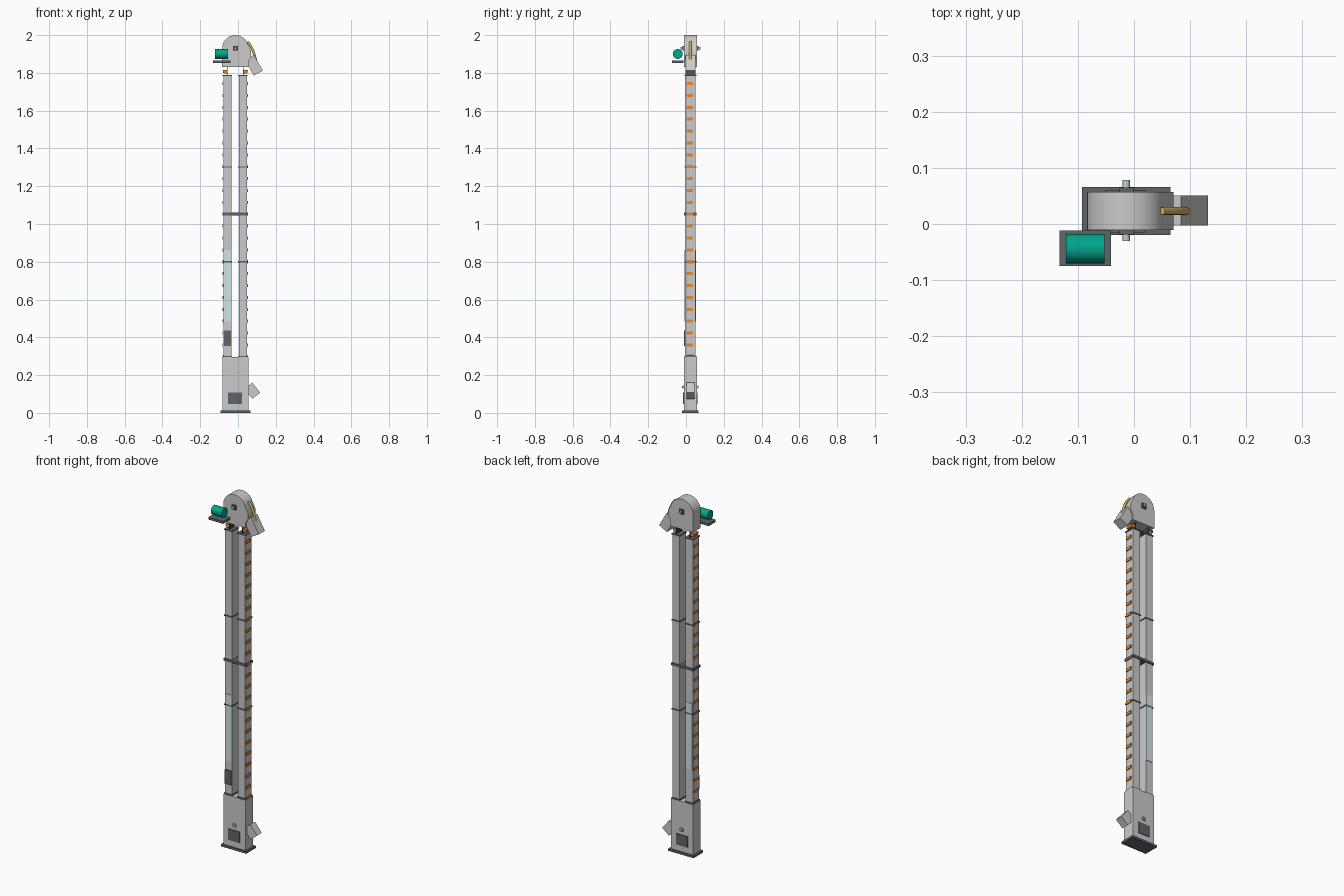
import bpy, math
from mathutils import Vector

if "Cube" in bpy.data.objects:
    bpy.data.objects.remove(bpy.data.objects["Cube"])

CX, CY = -0.014, 0.023      # centre line of the elevator
LEGS = (-0.056, 0.026)      # x of the two legs


def material(name, rgb, alpha=1.0):
    m = bpy.data.materials.new(name)
    m.diffuse_color = (*rgb, alpha)
    m.use_nodes = True
    m.node_tree.nodes["Principled BSDF"].inputs["Base Color"].default_value = m.diffuse_color
    return m


DARK = material("dark_steel", (0.12, 0.13, 0.14))
ORANGE = material("bucket_orange", (0.8, 0.25, 0.03))
GREEN = material("motor_green", (0.0, 0.38, 0.26))
GRAIN = material("grain_gold", (0.6, 0.45, 0.12))
CLEAR = material("window_pale", (0.65, 0.76, 0.8))
BELT = material("belt_black", (0.05, 0.05, 0.05))


def finish(ob, name, mat):
    ob.name = name
    if mat:
        ob.data.materials.append(mat)
    return ob


def box(name, x, y, z, mat=None, tilt=0):
    """Box from (min, max) ranges, tilted about y through its centre."""
    bpy.ops.mesh.primitive_cube_add(
        size=1, location=[sum(r) / 2 for r in (x, y, z)], rotation=(0, tilt, 0))
    ob = bpy.context.object
    ob.scale = [r[1] - r[0] for r in (x, y, z)]
    return finish(ob, name, mat)


def block(name, c, s, mat=None, tilt=0):
    return box(name, *[(a - b / 2, a + b / 2) for a, b in zip(c, s)], mat, tilt)


def rod(name, a, b, r, mat=None, sides=32):
    a, b = Vector(a), Vector(b)
    bpy.ops.mesh.primitive_cylinder_add(
        vertices=sides, radius=r, depth=(b - a).length, location=(a + b) / 2,
        rotation=(b - a).to_track_quat('Z', 'Y').to_euler())
    bpy.ops.object.shade_smooth_by_angle(angle=math.radians(35))
    return finish(bpy.context.object, name, mat)


def prism(name, pts, y0, y1, mat=None):
    """Extrude an xz outline along y."""
    n = len(pts)
    verts = [(x, y, z) for y in (y0, y1) for x, z in pts]
    faces = [tuple(range(n)), tuple(range(2 * n - 1, n - 1, -1))]
    faces += [(i, i + n, (i + 1) % n + n, (i + 1) % n) for i in range(n)]
    me = bpy.data.meshes.new(name)
    me.from_pydata(verts, [], faces)
    ob = bpy.data.objects.new(name, me)
    bpy.context.collection.objects.link(ob)
    bpy.context.view_layer.objects.active = ob
    for o in bpy.context.selected_objects:
        o.select_set(False)
    ob.select_set(True)
    bpy.ops.object.mode_set(mode='EDIT')
    bpy.ops.mesh.select_all(action='SELECT')
    bpy.ops.mesh.normals_make_consistent(inside=False)
    bpy.ops.object.mode_set(mode='OBJECT')
    bpy.ops.object.shade_smooth_by_angle(angle=math.radians(35))
    return finish(ob, name, mat)


# boot with base plate, inlet, clean-out doors and tail shaft
box("base_plate", (-0.093, 0.065), (-0.02, 0.066), (0, 0.012), DARK)
box("boot", (-0.083, 0.055), (-0.011, 0.057), (0.012, 0.295))
block("boot_inlet", (0.076, 0.023, 0.117), (0.067, 0.042, 0.053), None, math.radians(51))
for s in (-1, 1):
    block("cleanout_door", (CX - 0.002, CY + s * 0.035, 0.077), (0.072, 0.006, 0.062), DARK)
    block("tail_bearing", (CX, CY + s * 0.036, 0.137), (0.018, 0.008, 0.018))
rod("tail_shaft", (CX, CY - 0.043, 0.137), (CX, CY + 0.043, 0.137), 0.005)

# legs, flanges, belts and buckets
for i, x in enumerate(LEGS):
    side = -1 if i == 0 else 1
    block("leg", (x, CY, 1.043), (0.044, 0.056, 1.486))
    for z in (0.298, 0.80, 1.302, 1.786):
        block("leg_flange", (x, CY, z), (0.051, 0.063, 0.006), DARK)
    bx = CX + side * 0.042
    block("belt", (bx, CY, 1.06), (0.003, 0.046, 1.56), BELT)
    for k in range(25):
        z = 0.297 + 0.0629 * k
        o, m = bx + side * 0.023, bx + side * 0.01
        if k in (0, 24):   # whole buckets visible in the gaps
            prism("bucket", [(bx, z - 0.01), (m, z - 0.011), (o, z - 0.006),
                             (o + side * 0.001, z + 0.008), (bx, z + 0.01)],
                  CY - 0.019, CY + 0.019, ORANGE)
        else:
            block("bucket", (bx + side * 0.012, CY - 0.003, z), (0.026, 0.036, 0.016), ORANGE)
box("leg_brace", (-0.083, 0.053), (-0.01, 0.056), (1.046, 1.06), DARK)

# viewing window and inspection door on the left leg
box("leg_window", (-0.076, -0.036), (-0.0075, 0.0535), (0.485, 0.862), CLEAR)
box("inspection_door", (-0.075, -0.036), (-0.011, 0), (0.355, 0.435), DARK)

# head casing with rounded hood
R, HZ = 0.0695, 1.9305
arch = [(CX + R * math.cos(a), HZ + R * math.sin(a))
        for a in (math.pi * i / 24 for i in range(25))]
prism("head_casing", arch + [(CX - R, 1.83), (CX + R, 1.83)], CY - 0.034, CY + 0.034)
prism("head_throat", [(0.03, 1.955), (0.05, 1.955), (0.07, 1.915), (0.07, 1.885), (0.045, 1.84)],
      CY - 0.034, CY + 0.034)

# discharge chute with grain stream
prism("discharge_chute", [(0.084, 1.895), (0.132, 1.812), (0.084, 1.786), (0.036, 1.868)],
      -0.003, 0.051)
path = [(0.05, 1.965), (0.066, 1.945), (0.082, 1.912), (0.095, 1.865)]
cu = bpy.data.curves.new("grain_stream", 'CURVE')
cu.dimensions = '3D'
cu.bevel_depth = 0.007
cu.bevel_resolution = 3
cu.use_fill_caps = True
sp = cu.splines.new('POLY')
sp.points.add(len(path) - 1)
for p, (x, z) in zip(sp.points, path):
    p.co = (x, CY, z, 1)
grain = bpy.data.objects.new("grain_stream", cu)
bpy.context.collection.objects.link(grain)
cu.materials.append(GRAIN)

# head shaft and bearings
rod("head_shaft", (CX, CY - 0.053, HZ), (CX, CY + 0.055, HZ), 0.0065)
for s in (-1, 1):
    block("head_bearing", (CX, CY + s * 0.037, HZ), (0.026, 0.01, 0.026), DARK)

# drive motor on its shelf
box("motor_shelf", (-0.133, -0.041), (-0.075, -0.012), (1.853, 1.866), DARK)
rod("drive_motor", (-0.121, -0.044, 1.9), (-0.053, -0.044, 1.9), 0.026, GREEN)
